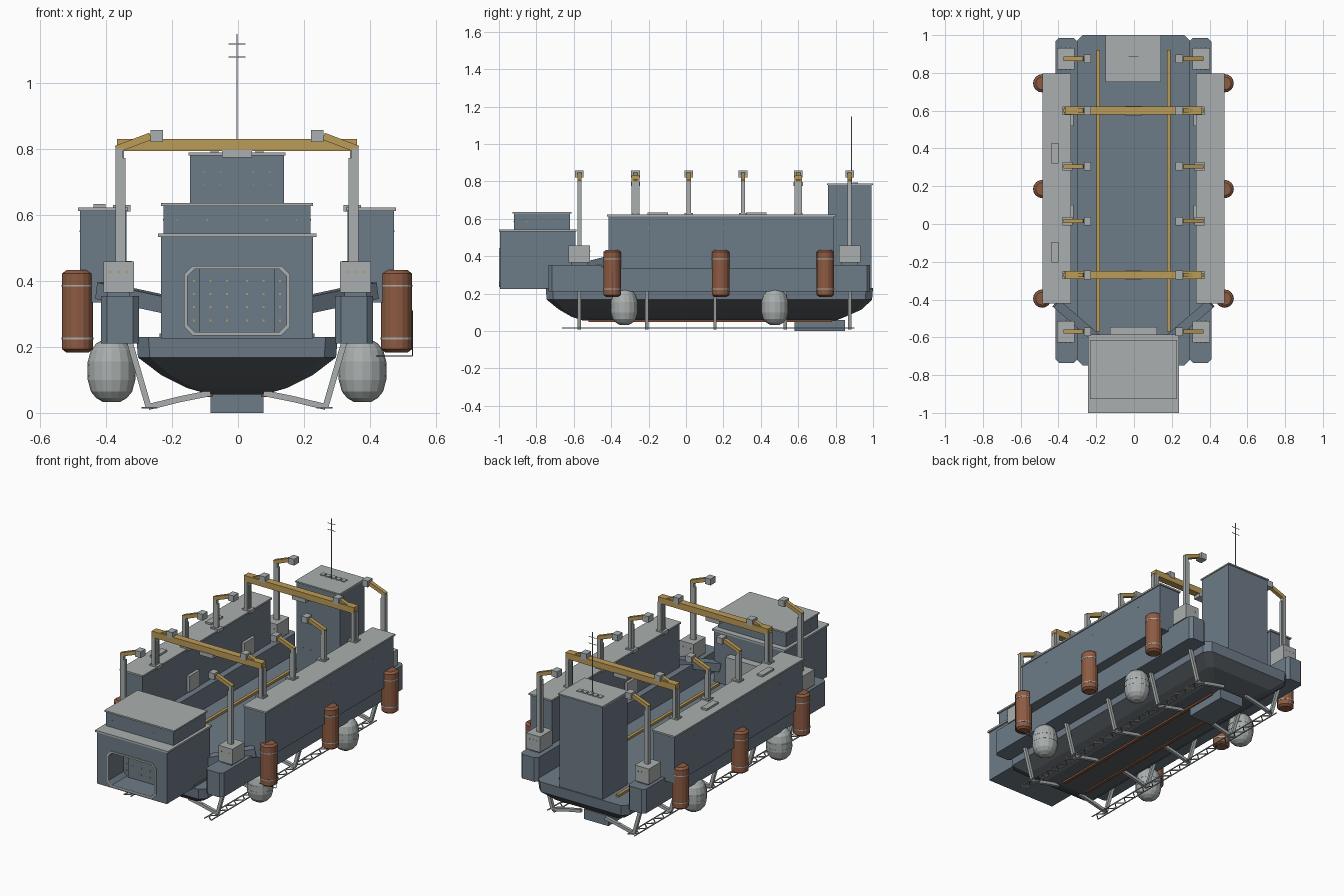
import bpy, bmesh, math
from mathutils import Vector

if "Cube" in bpy.data.objects:
    bpy.data.objects.remove(bpy.data.objects["Cube"])


def mat(name, r, g, b):
    m = bpy.data.materials.new(name)
    m.diffuse_color = (r, g, b, 1)
    m.use_nodes = True
    m.node_tree.nodes["Principled BSDF"].inputs["Base Color"].default_value = m.diffuse_color
    return m


BLUE = mat("blue_grey", 0.155, 0.2, 0.245)
DARK = mat("dark_hull", 0.095, 0.11, 0.125)
GREY = mat("light_grey", 0.40, 0.43, 0.425)
GOLD = mat("ochre", 0.50, 0.33, 0.095)
RUST = mat("rust_brown", 0.27, 0.105, 0.055)
BLACK = mat("black_steel", 0.05, 0.053, 0.058)


def finish(bm, name, *mats):
    bmesh.ops.recalc_face_normals(bm, faces=bm.faces)
    me = bpy.data.meshes.new(name)
    bm.to_mesh(me)
    bm.free()
    for m in mats:
        me.materials.append(m)
    ob = bpy.data.objects.new(name, me)
    bpy.context.collection.objects.link(ob)
    return ob


def add_box(bm, x0, x1, y0, y1, z0, z1):
    vs = bmesh.ops.create_cube(bm, size=1)["verts"]
    for v in vs:
        v.co = ((x0 + x1) / 2 + v.co.x * (x1 - x0), (y0 + y1) / 2 + v.co.y * (y1 - y0),
                (z0 + z1) / 2 + v.co.z * (z1 - z0))


def box(name, m, x0, x1, y0, y1, z0, z1, chamfer=0):
    bm = bmesh.new()
    add_box(bm, x0, x1, y0, y1, z0, z1)
    if chamfer:
        up = [e for e in bm.edges if abs(e.verts[0].co.z - e.verts[1].co.z) > 1e-4]
        bmesh.ops.bevel(bm, geom=up, offset=chamfer, segments=1, affect='EDGES')
    return finish(bm, name, m)


def add_beam(bm, a, b, w, h):
    a, b = Vector(a), Vector(b)
    d = b - a
    q = d.to_track_quat('Y', 'Z')
    for v in bmesh.ops.create_cube(bm, size=1)["verts"]:
        v.co = (a + b) / 2 + q @ Vector((v.co.x * w, v.co.y * d.length, v.co.z * h))


def beams(name, m, segs, w, h=None):
    bm = bmesh.new()
    for a, b in segs:
        add_beam(bm, a, b, w, h or w)
    return finish(bm, name, m)


def loft(name, rings, mats, rule=None):
    bm = bmesh.new()
    rows = [[bm.verts.new(p) for p in r] for r in rings]
    n = len(rows[0])
    for lo, hi in zip(rows, rows[1:]):
        for i in range(n):
            bm.faces.new((lo[i], lo[(i + 1) % n], hi[(i + 1) % n], hi[i]))
    bm.faces.new(rows[0])
    bm.faces.new(rows[-1])
    if rule:
        for f in bm.faces:
            f.material_index = rule(f.calc_center_median())
    return finish(bm, name, *mats)


def lathe(name, m, x, y, prof, n):
    return loft(name, [[(x + r * math.cos(2 * math.pi * i / n), y + r * math.sin(2 * math.pi * i / n), z)
                        for i in range(n)] for r, z in prof], [m])


def octagon(hx, a, b, c):
    return [(hx - c, a), (hx, a + c), (hx, b - c), (hx - c, b),
            (c - hx, b), (-hx, b - c), (-hx, a + c), (c - hx, a)]


# Hull: lofted octagonal outlines, dark below the chine
levels = [(0.055, 0.08, -0.55, 0.80), (0.075, 0.15, -0.61, 0.85), (0.115, 0.23, -0.68, 0.94),
          (0.168, 0.30, -0.745, 0.995), (0.23, 0.305, -0.75, 1.0)]
loft("hull", [[(x, y, z) for x, y in octagon(hx, a, b, hx * 0.12)] for z, hx, a, b in levels],
     [BLUE, DARK], lambda c: 1 if c.z < 0.16 else 0)
box("keel_box", BLUE, -0.08, 0.08, 0.58, 0.85, 0, 0.06)

# Front house with recessed window bay
house = box("front_house", BLUE, -0.23, 0.23, -0.995, -0.59, 0.225, 0.535)
win = octagon(0.15, 0.245, 0.435, 0.022)
cut = loft("window_cutter", [[(x, y, z) for x, z in win] for y in (-1.1, -0.86)], [BLUE])
cut.hide_render = True
mod = house.modifiers.new("bay", 'BOOLEAN')
mod.object = cut
mod.solver = 'EXACT'
bpy.context.view_layer.objects.active = house
bpy.ops.object.modifier_apply(modifier="bay")
bpy.data.objects.remove(cut)
bm = bmesh.new()
out = octagon(0.161, 0.235, 0.445, 0.026)
for i in range(8):
    j = (i + 1) % 8
    bm.faces.new([bm.verts.new((p[0], -0.995, p[1])) for p in (out[i], out[j], win[j], win[i])])
bmesh.ops.remove_doubles(bm, verts=bm.verts, dist=1e-5)
ext = bmesh.ops.extrude_face_region(bm, geom=bm.faces[:])
for v in ext["geom"]:
    if isinstance(v, bmesh.types.BMVert):
        v.co.y = -1.0
finish(bm, "window_frame", GREY)
box("bay_back_panel", BLUE, -0.115, 0.115, -0.868, -0.858, 0.245, 0.435)
box("house_skirt", BLUE, -0.235, 0.235, -0.745, -0.59, 0.225, 0.24)
box("front_house_roof", GREY, -0.24, 0.24, -1.0, -0.585, 0.532, 0.543)
box("upper_house", BLUE, -0.222, 0.222, -0.92, -0.62, 0.54, 0.627)
box("upper_house_roof", GREY, -0.23, 0.23, -0.927, -0.613, 0.627, 0.636)
box("house_rear_locker", GREY, -0.125, 0.125, -0.59, -0.545, 0.23, 0.42)

# Rear tower, roof vents and mast
box("rear_tower", BLUE, -0.143, 0.143, 0.76, 0.993, 0.22, 0.78)
box("tower_roof", GREY, -0.147, 0.147, 0.753, 1.0, 0.78, 0.788)
bm = bmesh.new()
for i in range(-2, 3):
    add_box(bm, i * 0.034 - 0.012, i * 0.034 + 0.012, 0.89, 0.92, 0.786, 0.793)
finish(bm, "roof_vents", GREY)
beams("mast", GREY, [((0, 0.885, 0.78), (0, 0.885, 1.148))], 0.004)
beams("mast_crossbars", GREY, [((-0.026, 0.885, z), (0.026, 0.885, z)) for z in (1.078, 1.117)], 0.0025)

# Roof hatches on the left house only
for y in (-0.15, 0.375):
    box("roof_hatch", GREY, -0.435, -0.398, y - 0.055, y + 0.055, 0.618, 0.633)

GANTRY = (-0.27, 0.60)
LEGS = (-0.57, -0.21, 0.155, 0.53, 0.875)
for s in (1, -1):
    def sbox(name, m, x0, x1, *r, **k):
        return box(name, m, min(s * x0, s * x1), max(s * x0, s * x1), *r, **k)

    # Sponsons, side houses, inner lockers, diagonal braces
    sbox("sponson", BLUE, 0.297, 0.412, -0.735, 0.985, 0.21, 0.354, chamfer=0.018)
    sbox("side_house", BLUE, 0.335, 0.475, -0.415, 0.79, 0.335, 0.612)
    sbox("side_house_roof", GREY, 0.33, 0.482, -0.422, 0.798, 0.612, 0.622)
    for y in (0.05, 0.57):
        sbox("wall_locker", GREY, 0.318, 0.337, y - 0.05, y + 0.05, 0.365, 0.46)
    beams("diagonal_brace", BLUE, [((s * 0.2, -0.60, 0.325), (s * 0.41, -0.42, 0.37))], 0.05, 0.05)
    # Deck rail and bottom pipe
    sbox("deck_rail", GOLD, 0.178, 0.196, -0.57, 0.92, 0.23, 0.243)
    sbox("bottom_pipe", RUST, 0.072, 0.09, -0.52, 0.78, 0.048, 0.068)

    # Davits: post, sloping arm and head box; pedestals at the two ends
    for y in (-0.57, 0.015, 0.305, 0.875) + GANTRY:
        end = y in (-0.57, 0.875)
        sbox("davit_post", GREY, 0.346, 0.368, y - 0.011, y + 0.011, 0.354, 0.80)
        sbox("davit_stay", GREY, 0.337, 0.347, y - 0.008, y + 0.008, 0.354, 0.772)
        beams("davit_arm", GOLD, [((s * 0.366, y, 0.798), (s * 0.262, y, 0.838))], 0.022)
        sbox("davit_head", GREY, 0.224, 0.262, y - 0.023, y + 0.023, 0.82, 0.857)
        if end:
            sbox("pedestal", GREY, 0.312, 0.405, y - 0.057, y + 0.057, 0.365, 0.458)
            sbox("pedestal_foot", BLUE, 0.325, 0.392, y - 0.045, y + 0.045, 0.35, 0.366)
            bm = bmesh.new()
            for dx in (-0.025, 0, 0.025):
                for f in (-1, 1):
                    cx, cy = s * (0.358 + dx), y + f * 0.057
                    add_box(bm, cx - 0.003, cx + 0.003, cy - 0.002, cy + 0.002, 0.424, 0.43)
            finish(bm, "pedestal_studs", GOLD)
        else:
            sbox("post_bracket", GREY, 0.322, 0.375, y - 0.022, y + 0.022, 0.61, 0.63)
    for y in GANTRY:
        for dy in (-0.015, 0.015):
            sbox("gantry_post", GREY, 0.342, 0.364, y + dy - 0.006, y + dy + 0.006, 0.354, 0.80)

    # Hanging rust fenders with bands
    for y in (-0.395, 0.185, 0.745):
        x = s * 0.483
        lathe("fender", RUST, x, y, [(0.034, 0.183), (0.047, 0.193), (0.047, 0.422), (0.034, 0.432)], 16)
        for z in (0.225, 0.385):
            lathe("fender_band", GREY, x, y, [(0.0485, z - 0.003), (0.0485, z + 0.003)], 16)
        beams("fender_bracket", BLUE, [((s * 0.41, y, 0.40), (s * 0.45, y, 0.40))], 0.008)
    # Round-ended ballast tanks
    for y in (-0.33, 0.475):
        arc = [(0.072 * math.sin(t), 0.1 - 0.072 * math.cos(t)) for t in (0.35, 0.7, 1.05, 1.57)]
        top = [(r, 0.255 - z) for r, z in reversed(arc)]
        lathe("ballast_tank", GREY, s * 0.38, y, arc + top, 16)
        for z in (0.112, 0.145):
            lathe("tank_band", GREY, s * 0.38, y, [(0.0732, z - 0.002), (0.0732, z + 0.002)], 16)

    # Skid legs, curved cross struts and lattice skid rails
    segs = []
    for y in LEGS:
        path = [(0.325, 0.215), (0.268, 0.018), (0.17, 0.042), (0.08, 0.06)]
        segs += [((s * a[0], y, a[1]), (s * b[0], y, b[1])) for a, b in zip(path, path[1:])]
    beams("skid_legs", GREY, segs, 0.018)
    rails = [((s * x, -0.66, 0.016), (s * x, 0.90, 0.016)) for x in (0.243, 0.287)]
    n = 39
    for i in range(n):
        y = -0.66 + i * 1.56 / n
        a, b = (0.243, 0.287) if i % 2 else (0.287, 0.243)
        rails.append(((s * a, y, 0.016), (s * b, y + 1.56 / n, 0.016)))
    beams("lattice_skid", GREY, rails, 0.005)

# Gantry beams and trolleys
for y in GANTRY:
    box("gantry_beam", GOLD, -0.363, 0.363, y - 0.021, y + 0.021, 0.793, 0.83)
    box("gantry_trolley", GREY, -0.045, 0.045, y - 0.025, y + 0.025, 0.774, 0.797)

# Gold studs over the house and tower walls
bm = bmesh.new()


def stud(x, y, z, r=0.002):
    add_box(bm, x - r, x + r, y - r, y + r, z - r, z + r)


for x in (-0.13, -0.08, -0.03, 0.03, 0.08, 0.13):
    for z in (0.28, 0.32, 0.36, 0.40):
        stud(x, -0.861 if abs(x) > 0.115 else -0.868, z, 0.003)
for x in (-0.1, -0.05, 0.05, 0.1):
    for z in (0.40, 0.55, 0.69, 0.73):
        stud(x, 0.76, z)
    stud(x * 1.8, -0.92, 0.585)
for s in (-1, 1):
    for y in (-0.2, 0.2, 0.6):
        stud(s * 0.475, y, 0.55)
    for y in (-0.85, -0.76, -0.68):
        stud(s * 0.222, y, 0.585)
finish(bm, "wall_studs", GOLD)

# The body sits slightly left of centre, balanced by the wire guard on the right
for ob in bpy.data.objects:
    ob.location.x = -0.003
beams("wire_guard", BLACK, [((0.42, -0.395, 0.172), (0.528, -0.395, 0.172)),
                            ((0.528, -0.395, 0.172), (0.528, -0.395, 0.31))], 0.0025)
